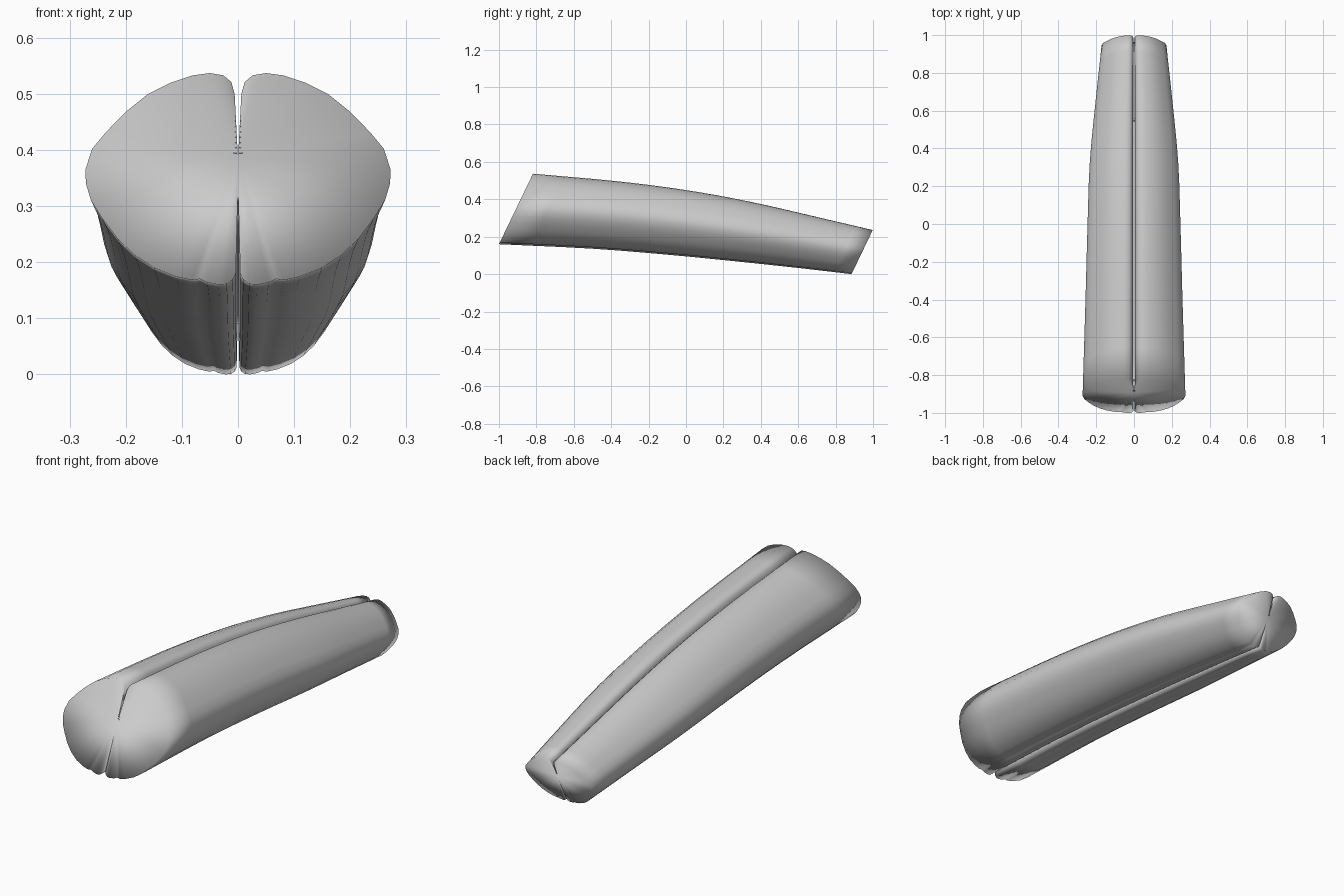
import bpy, bmesh
from mathutils import Vector

if "Cube" in bpy.data.objects:
    bpy.data.objects.remove(bpy.data.objects["Cube"])

# Right half of the cross-section (x, height), from the lower cleft round to the upper cleft
PROFILE = [
    (0.0, 0.170), (0.002, 0.10), (0.004, 0.02), (0.009, 0.009), (0.020, 0.001),
    (0.035, 0.0), (0.055, 0.004), (0.068, 0.010), (0.082, 0.008), (0.110, 0.014),
    (0.150, 0.030), (0.185, 0.053), (0.215, 0.082), (0.242, 0.118), (0.262, 0.150),
    (0.271, 0.180), (0.272, 0.205), (0.260, 0.242), (0.235, 0.272), (0.200, 0.308),
    (0.160, 0.340), (0.120, 0.360), (0.080, 0.373), (0.050, 0.377), (0.026, 0.373),
    (0.012, 0.361), (0.006, 0.340), (0.005, 0.29), (0.005, 0.245), (0.009, 0.232),
    (0.006, 0.224), (0.0, 0.224),
]
# Along the length: y and z of the underside, width scale, height scale
STATIONS = [
    (-1.0, 0.160, 1.0, 1.0), (-0.5, 0.136, 0.945, 0.945), (-0.1, 0.104, 0.905, 0.89),
    (0.25, 0.070, 0.86, 0.81), (0.6, 0.033, 0.74, 0.705), (0.885, 0.0, 0.63, 0.625),
]
SLANT = 0.482
STEPS = 3


def smooth_path(pts):
    """Catmull-Rom interpolation through the stations."""
    p = [Vector(q) for q in pts]
    p = [2 * p[0] - p[1]] + p + [2 * p[-1] - p[-2]]
    out = []
    for i in range(1, len(p) - 2):
        a, b, c, d = p[i - 1:i + 3]
        for k in range(STEPS):
            t = k / STEPS
            out.append(0.5 * (2 * b + (c - a) * t + (2 * a - 5 * b + 4 * c - d) * t * t
                              + (3 * b - a - 3 * c + d) * t ** 3))
    return out + [p[-2]]


bm = bmesh.new()

# Slanted rings along the bent length
rings = []
for y, z, w, h in smooth_path(STATIONS):
    rings.append([bm.verts.new((px * w, y + SLANT * h * pz, z + h * pz))
                  for px, pz in PROFILE])
for r, s in zip(rings, rings[1:]):
    for i in range(len(PROFILE) - 1):
        bm.faces.new((r[i], r[i + 1], s[i + 1], s[i]))

# End caps, fanned from the bottom of the upper cleft
for ring, flip in ((rings[0], False), (rings[-1], True)):
    for i in range(len(ring) - 2):
        tri = (ring[-1], ring[i + 1], ring[i])
        bm.faces.new(tri[::-1] if flip else tri)

# Mirrored left lobe
half = bm.verts[:] + bm.edges[:] + bm.faces[:]
bmesh.ops.mirror(bm, geom=half, axis='X', merge_dist=0.0001)
bmesh.ops.remove_doubles(bm, verts=bm.verts[:], dist=0.0001)
bmesh.ops.recalc_face_normals(bm, faces=bm.faces[:])
for f in bm.faces:
    f.smooth = True

mesh = bpy.data.meshes.new("two_lobed_body")
bm.to_mesh(mesh)
bm.free()
body = bpy.data.objects.new("two_lobed_body", mesh)
bpy.context.collection.objects.link(body)
